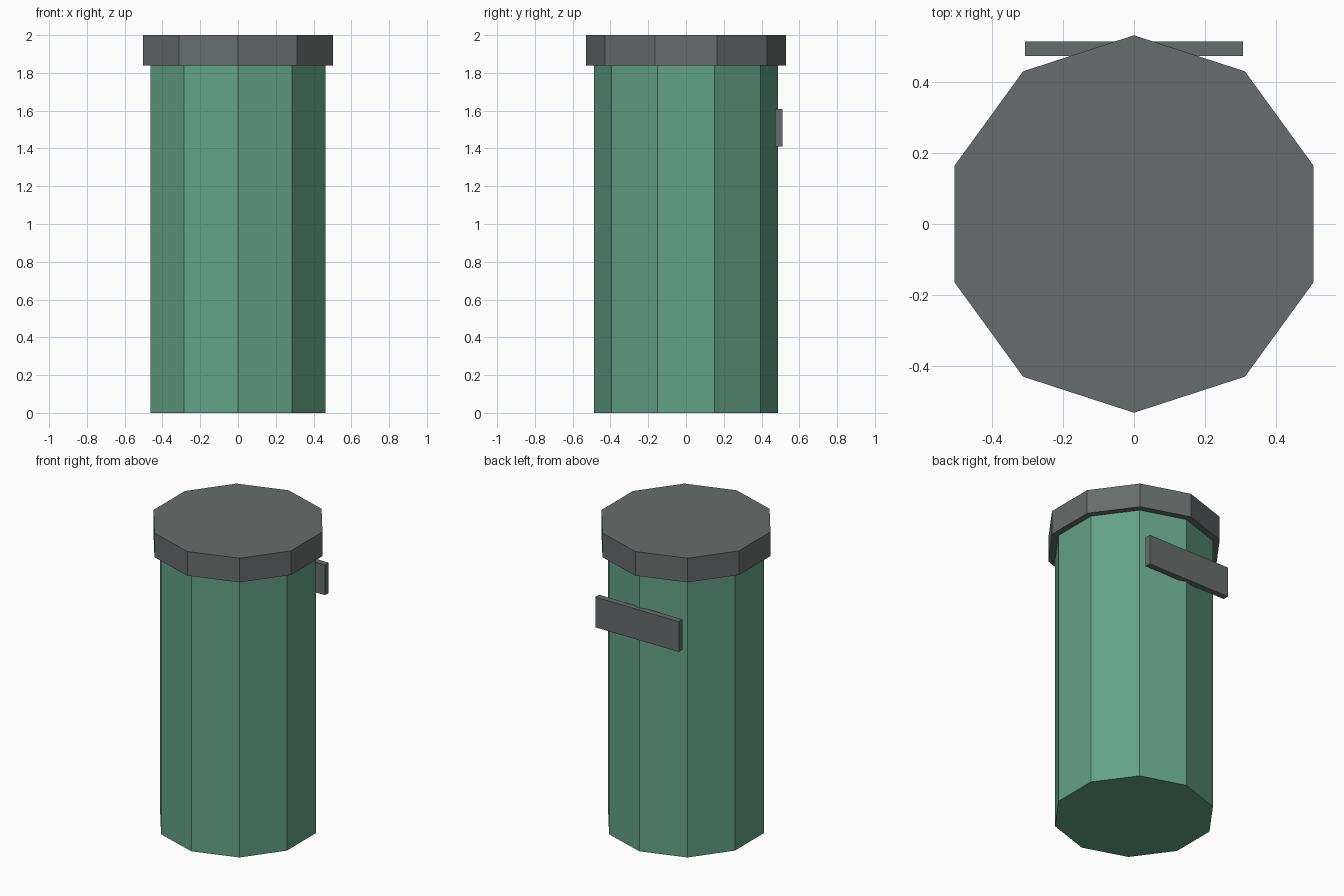
import bpy

if "Cube" in bpy.data.objects:
    bpy.data.objects.remove(bpy.data.objects["Cube"])

def material(name, color):
    m = bpy.data.materials.new(name)
    m.diffuse_color = (*color, 1)
    m.use_nodes = True
    m.node_tree.nodes["Principled BSDF"].inputs["Base Color"].default_value = m.diffuse_color
    return m

green = material("green", (0.125, 0.36, 0.245))
grey = material("dark grey", (0.135, 0.152, 0.15))

def decagon(name, radius, z0, z1, mat):
    # ten flat sides with corners on the y axis
    bpy.ops.mesh.primitive_cylinder_add(vertices=10, radius=radius, depth=z1 - z0,
                                        location=(0, 0, (z0 + z1) / 2))
    ob = bpy.context.object
    ob.name = name
    ob.data.materials.append(mat)
    return ob

# bin body and overhanging lid
decagon("body", 0.488, 0, 1.84, green)
decagon("lid", 0.53, 1.84, 2.0, grey)

# flat handle bar across the back
bpy.ops.mesh.primitive_cube_add(size=1, location=(0, 0.492, 1.51))
handle = bpy.context.object
handle.name = "handle"
handle.scale = (0.612, 0.04, 0.2)
bpy.ops.object.transform_apply(location=False, rotation=False, scale=True)
handle.data.materials.append(grey)
